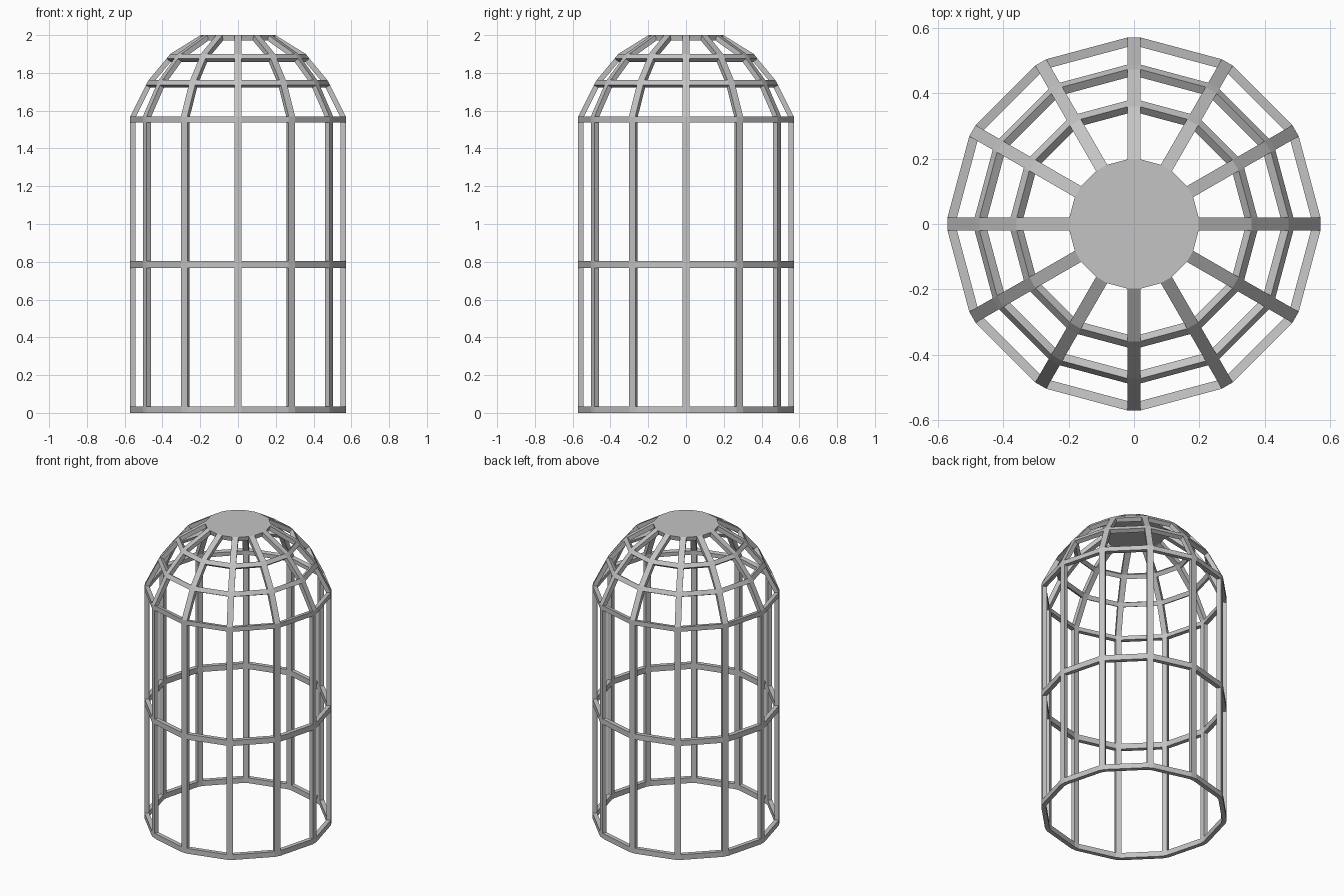
import bpy
import bmesh
from math import radians
from mathutils import Matrix, Vector

if "Cube" in bpy.data.objects:
    bpy.data.objects.remove(bpy.data.objects["Cube"], do_unlink=True)

# Single grey metal
metal = bpy.data.materials.new("grey metal")
metal.use_nodes = True
grey = (0.55, 0.55, 0.55, 1)
metal.diffuse_color = grey
metal.node_tree.nodes["Principled BSDF"].inputs["Base Color"].default_value = grey

RIBS = 12
HALF_WIDTH = 0.0195
DEPTH = 0.028

# Lower and upper edge of each hoop as (radius, height), then the crown rim
profile = [
    (0.571, 0.0), (0.571, 0.035),
    (0.571, 0.768), (0.571, 0.805),
    (0.571, 1.537), (0.571, 1.568),
    (0.488, 1.735), (0.473, 1.762),
    (0.378, 1.876), (0.359, 1.9),
    (0.198, 2.0),
]

bm = bmesh.new()

# Each level has one left and one right corner per rib
levels = []
for radius, z in profile:
    ring = []
    for rib in range(RIBS):
        turn = Matrix.Rotation(radians(360 / RIBS * rib), 3, "Z")
        for side in (-HALF_WIDTH, HALF_WIDTH):
            ring.append(bm.verts.new(turn @ Vector((radius, side, z))))
    levels.append(ring)

# Ribs fill every even column, hoops fill every even row, the rest stays open
for row, (low, high) in enumerate(zip(levels, levels[1:])):
    for col in range(2 * RIBS):
        if col % 2 == 0 or row % 2 == 0 and row < len(levels) - 2:
            nxt = (col + 1) % (2 * RIBS)
            bm.faces.new((low[col], low[nxt], high[nxt], high[col]))

# Flat crown plate
bm.faces.new(levels[-1])

mesh = bpy.data.meshes.new("cage_frame")
bm.to_mesh(mesh)
bm.free()
mesh.materials.append(metal)
cage = bpy.data.objects.new("cage_frame", mesh)
bpy.context.collection.objects.link(cage)

# Bar thickness, growing inward
solid = cage.modifiers.new("bar_depth", "SOLIDIFY")
solid.thickness = DEPTH
solid.offset = -1
solid.use_even_offset = True
